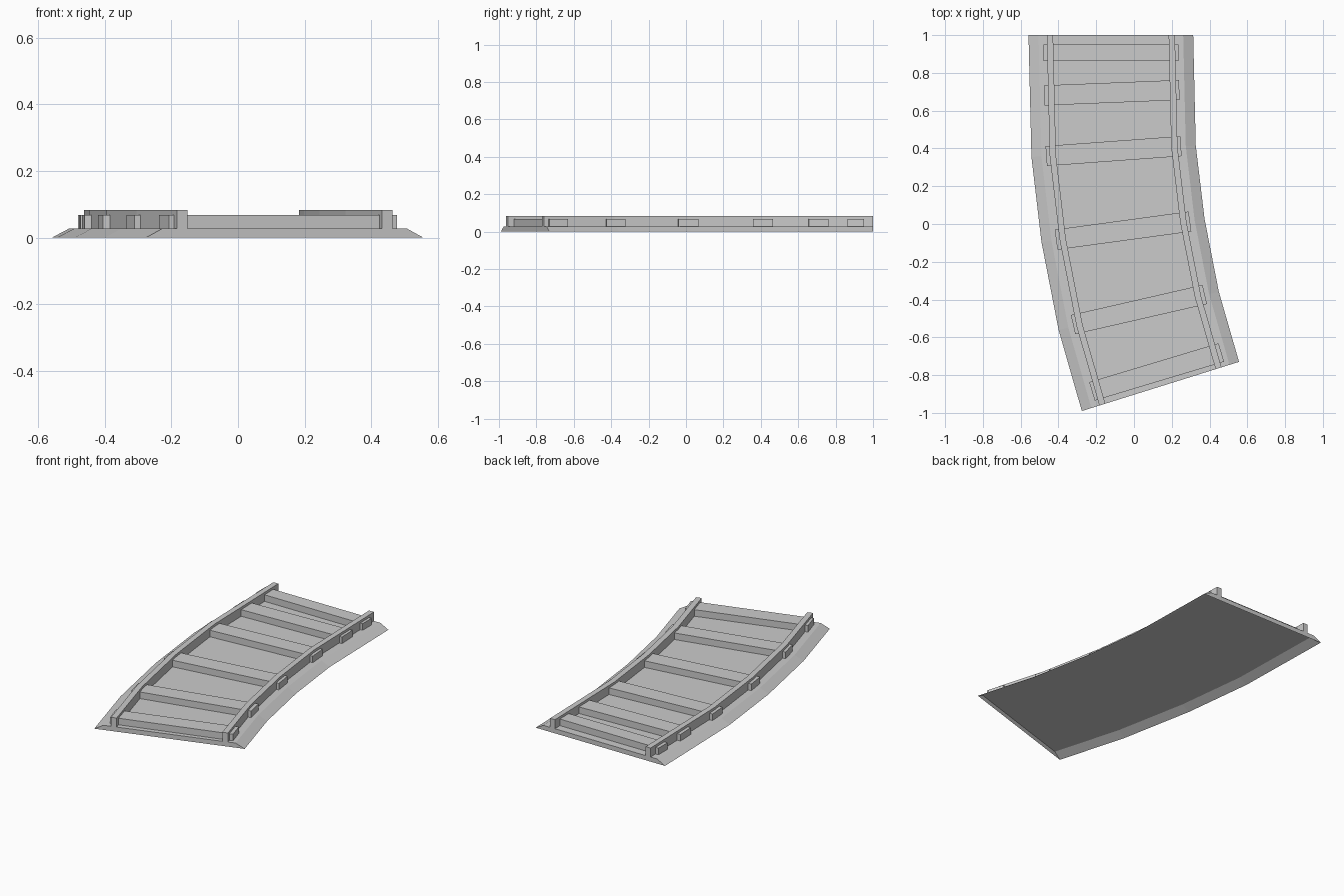
import bpy, math
from mathutils import Vector

if "Cube" in bpy.data.objects:
    bpy.data.objects.remove(bpy.data.objects["Cube"])

# centre line stations of the curve: x, y, turn angle
PATH = [(-0.1225, 1.0, 0.0), (-0.108, 0.385, 0.07), (-0.058, -0.035, 0.14),
        (0.025, -0.46, 0.235), (0.14, -0.86, 0.303)]
BED_Z, TIE_Z, RAIL_Z = 0.028, 0.068, 0.083


def add_mesh(name, verts, faces):
    me = bpy.data.meshes.new(name)
    me.from_pydata(verts, [], faces)
    me.update()
    ob = bpy.data.objects.new(name, me)
    bpy.context.collection.objects.link(ob)
    return ob


def sweep(name, profile, skip_last=False):
    """Loft a cross-section (offset, z) along the track path."""
    n = len(profile)
    verts = [(x + o * math.cos(a), y + o * math.sin(a), z)
             for x, y, a in PATH for o, z in profile]
    faces = []
    for s in range(len(PATH) - 1):
        for i in range(n - 1 if skip_last else n):
            j = (i + 1) % n
            faces.append((s * n + i, s * n + j, (s + 1) * n + j, (s + 1) * n + i))
    faces.append(tuple(reversed(range(n))))
    faces.append(tuple(range(len(verts) - n, len(verts))))
    return add_mesh(name, verts, faces)


# gravel bed with sloped shoulders, open underneath
sweep("gravel_bed", [(0.436, 0), (0.383, BED_Z), (-0.383, BED_Z), (-0.436, 0)], True)

# two rails
for side, name in ((-1, "left_rail"), (1, "right_rail")):
    c, w = side * 0.3225, 0.0165
    sweep(name, [(c + w, BED_Z), (c + w, RAIL_Z), (c - w, RAIL_Z), (c - w, BED_Z)])

# cross ties: x, y, turn angle, depth along the track
TIES = [(-0.1225, 0.907, 0.0, 0.087), (-0.1175, 0.695, 0.04, 0.106),
        (-0.108, 0.386, 0.073, 0.106), (-0.058, -0.035, 0.135, 0.107),
        (0.026, -0.453, 0.225, 0.104), (0.12, -0.783, 0.292, 0.102)]
for k, (x, y, a, depth) in enumerate(TIES):
    bpy.ops.mesh.primitive_cube_add(size=1, location=(x, y, (BED_Z + TIE_Z) / 2),
                                    rotation=(0, 0, a))
    ob = bpy.context.object
    ob.name = f"cross_tie_{k + 1}"
    ob.scale = (0.715, depth, TIE_Z - BED_Z)
